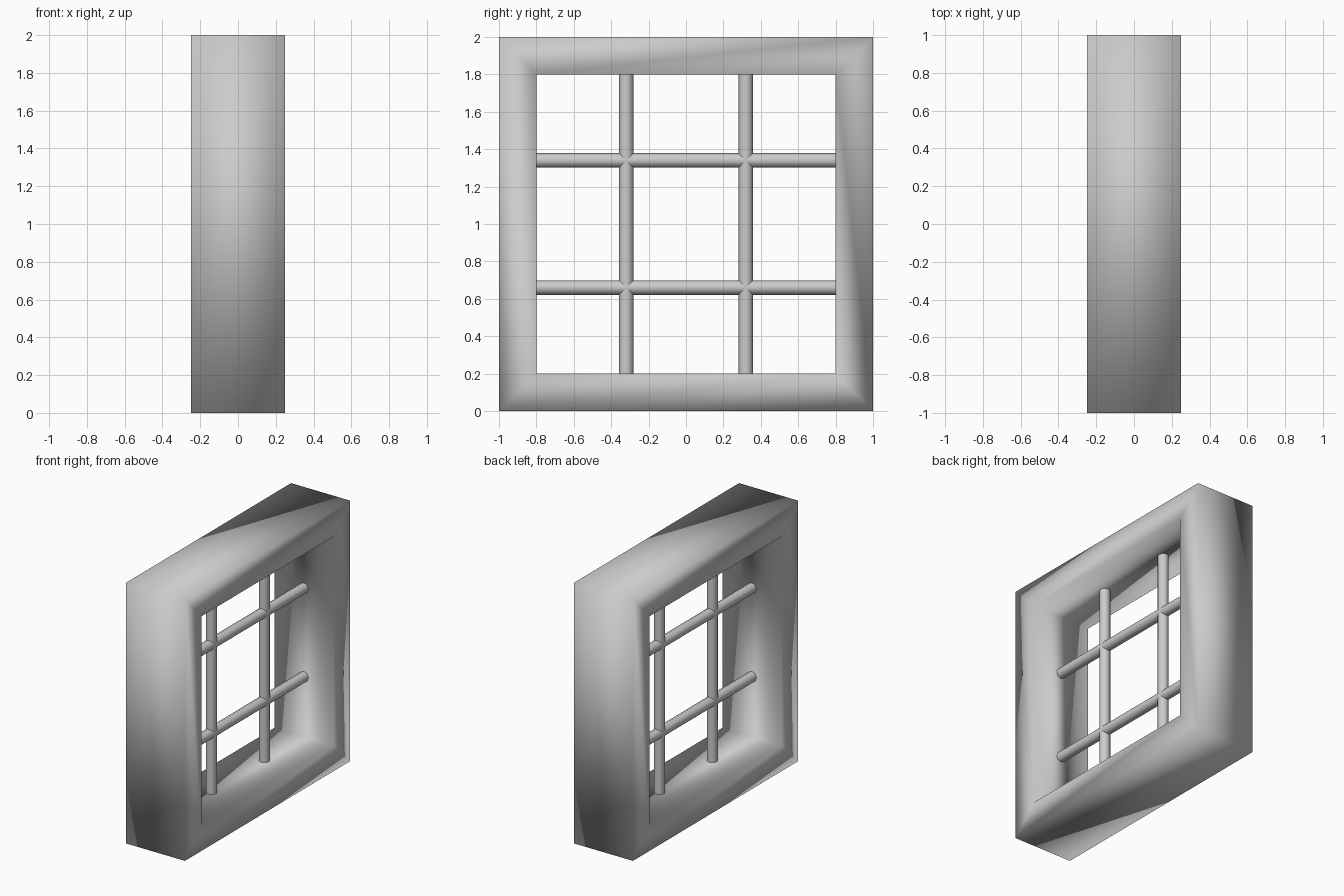
import bpy, bmesh
from math import pi

if "Cube" in bpy.data.objects:
    bpy.data.objects.remove(bpy.data.objects["Cube"])


def make_frame():
    # Square ring: a rectangular section carried round four corners
    bm = bmesh.new()
    section = [(-0.25, 1.0), (0.25, 1.0), (0.25, 0.8), (-0.25, 0.8)]  # x, half size
    corners = [(-1, -1), (1, -1), (1, 1), (-1, 1)]
    rings = [[bm.verts.new((x, cy * h, 1 + cz * h)) for x, h in section]
             for cy, cz in corners]
    for i in range(4):
        a, b = rings[i], rings[(i + 1) % 4]
        for j in range(4):
            k = (j + 1) % 4
            bm.faces.new((a[j], b[j], b[k], a[k]))
    bmesh.ops.recalc_face_normals(bm, faces=bm.faces)
    mesh = bpy.data.meshes.new("window_frame")
    bm.to_mesh(mesh)
    bm.free()
    mesh.shade_smooth()
    obj = bpy.data.objects.new("window_frame", mesh)
    bpy.context.collection.objects.link(obj)


def make_bar(name, location, rotation):
    bpy.ops.mesh.primitive_cylinder_add(vertices=8, radius=0.039, depth=1.6,
                                        location=location, rotation=rotation)
    bar = bpy.context.object
    bar.name = name
    bpy.ops.object.shade_smooth_by_angle(angle=pi / 3)


make_frame()

# Grid of round glazing bars
for side, label in ((-1, "a"), (1, "b")):
    make_bar("vertical_bar_" + label, (0, side * 0.32, 1), (0, 0, 0))
    make_bar("horizontal_bar_" + label, (0, 0, 1 + side * 0.34), (pi / 2, 0, 0))
